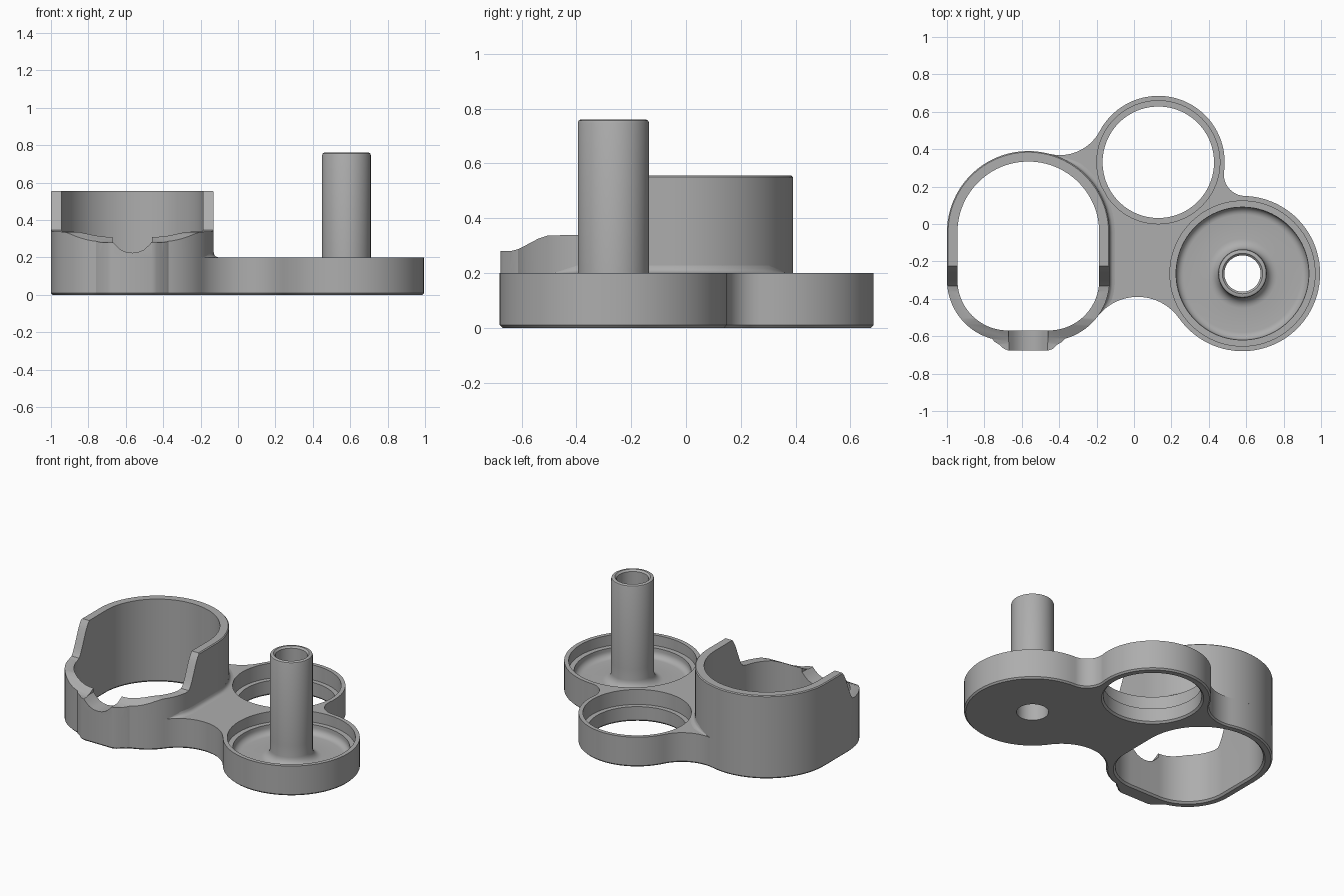
import bpy, bmesh, math
from math import cos, sin, pi, radians
from mathutils import Vector

if "Cube" in bpy.data.objects:
    bpy.data.objects.remove(bpy.data.objects["Cube"], do_unlink=True)

grey = bpy.data.materials.new("plain grey")
grey.use_nodes = True
grey.diffuse_color = (0.42, 0.42, 0.42, 1)
grey.node_tree.nodes["Principled BSDF"].inputs["Base Color"].default_value = (0.42, 0.42, 0.42, 1)


# ---------- helpers ----------
def loft(name, rings, cyclic=False):
    """Bridge closed rings of points; cap the ends or join last to first."""
    bm = bmesh.new()
    rows = [[bm.verts.new(p) for p in ring] for ring in rings]
    n = len(rows[0])
    pairs = list(zip(rows, rows[1:])) + ([(rows[-1], rows[0])] if cyclic else [])
    for a, b in pairs:
        for i in range(n):
            j = (i + 1) % n
            bm.faces.new((a[i], a[j], b[j], b[i]))
    if not cyclic:
        bm.faces.new(rows[0])
        bm.faces.new(rows[-1])
    bmesh.ops.recalc_face_normals(bm, faces=bm.faces)
    mesh = bpy.data.meshes.new(name)
    bm.to_mesh(mesh)
    bm.free()
    mesh.materials.append(grey)
    ob = bpy.data.objects.new(name, mesh)
    bpy.context.collection.objects.link(ob)
    return ob


def prism(name, loop, levels):
    """Stack a counter-clockwise outline at (height, outward offset) levels."""
    n = len(loop)
    normals = []
    for i in range(n):
        t = (loop[(i + 1) % n] - loop[i - 1]).normalized()
        normals.append(Vector((t.y, -t.x)))
    return loft(name, [[(*(p + m * o), z) for p, m in zip(loop, normals)] for z, o in levels])


def lathe(name, c, profile, cyclic=False, n=96):
    """Turn (radius, height) points about a vertical axis."""
    return loft(name, [[(c.x + r * cos(2 * pi * i / n), c.y + r * sin(2 * pi * i / n), z)
                        for i in range(n)] for r, z in profile], cyclic)


def arc(c, r, a0, a1):
    n = max(3, int(abs(a1 - a0) / radians(4)))
    return [c + r * Vector((cos(a0 + (a1 - a0) * i / n), sin(a0 + (a1 - a0) * i / n)))
            for i in range(n + 1)]


def angle(a, b):
    return math.atan2(b.y - a.y, b.x - a.x)


def clean(loop):
    return [p for i, p in enumerate(loop) if (p - loop[i - 1]).length > 1e-4]


def blend_centre(c1, r1, c2, r2, rf):
    """Centre of a fillet touching two circles, right of the line c1 to c2."""
    d = c2 - c1
    a, b, k = r1 + rf, r2 + rf, d.length
    u = (a * a - b * b + k * k) / (2 * k)
    e = d / k
    return c1 + e * u + Vector((e.y, -e.x)) * math.sqrt(a * a - u * u)


def cut(ob, *cutters):
    for c in cutters:
        m = ob.modifiers.new("cut", "BOOLEAN")
        m.operation, m.solver, m.object = "DIFFERENCE", "EXACT", c
        bpy.context.view_layer.objects.active = ob
        bpy.ops.object.modifier_apply(modifier=m.name)


# ---------- plan geometry ----------
dish, R_DISH = Vector((0.58, -0.265)), 0.415
ring, R_RING = Vector((0.13, 0.33)), 0.355
back, R_BACK = Vector((-0.565, -0.045)), 0.435
corner_r, corner_l, R_CORNER = Vector((-0.455, -0.3)), Vector((-0.675, -0.3)), 0.325

tab_half = [(0.18, -0.63), (0.155, -0.645), (0.13, -0.668), (0.105, -0.677)]
tab = [Vector((back.x - x, y)) for x, y in tab_half]
tab += [Vector((back.x + x, y)) for x, y in reversed(tab_half)]
left_corner = arc(corner_l, R_CORNER, pi, radians(255))

cup_outer = clean(tab + arc(corner_r, R_CORNER, radians(285), 2 * pi)
                  + arc(back, R_BACK, 0, pi) + left_corner)
WALL = 0.056
cup_inner = clean(arc(corner_r, R_CORNER - WALL, 1.5 * pi, 2 * pi)
                  + arc(back, R_BACK - WALL, 0, pi)
                  + arc(corner_l, R_CORNER - WALL, pi, 1.5 * pi))

# Outer outline: a chain of circles joined by concave fillets
chain = [(corner_r, R_CORNER, 0.271), (dish, R_DISH, 0.115), (ring, R_RING, 0.24), (back, R_BACK, 0)]
outline, start = list(tab), radians(285)
for i, (c, r, rf) in enumerate(chain):
    if i < len(chain) - 1:
        c2, r2, _ = chain[i + 1]
        f = blend_centre(c, r, c2, r2, rf)
        end = angle(c, f)
    else:
        end = pi
    outline += arc(c, r, start, start + (end - start) % (2 * pi))
    if i < len(chain) - 1:
        a0, a1 = angle(f, c), angle(f, c2)
        outline += arc(f, rf, a0, a0 - (a0 - a1) % (2 * pi))
        start = angle(c2, f)
outline = clean(outline + left_corner)

# ---------- cutters ----------
inner_cut = prism("cup_opening_cutter", cup_inner,
                  [(-0.05, 0.012), (0, 0.012), (0.012, 0), (0.8, 0)])
ring_cut = lathe("ring_cutter", ring, [(0.31, -0.05), (0.31, 0), (0.298, 0.012), (0.298, 0.1),
                                       (0.329, 0.1), (0.329, 0.3)])
FLOOR, F = 0.07, 0.055
cavity = [(0.13, 0.3)]
cavity += [(0.13 + F * (1 - cos(t)), FLOOR + F * (1 - sin(t)))
           for t in [i * pi / 12 for i in range(7)]]
cavity += [(0.355 - 0.04 * (1 - sin(t)), FLOOR + 0.04 * (1 - cos(t)))
           for t in [i * pi / 12 for i in range(7)]]
cavity += [(0.355, 0.13), (0.388, 0.13), (0.388, 0.3)]
dish_cut = lathe("dish_cutter", dish, cavity, cyclic=True)
bore_cut = lathe("bore_cutter", dish, [(0.097, -0.05), (0.097, 0.5)])

# Stepped rim, as a profile in y and z swept along x
rim = [(-0.9, 0.28), (-0.64, 0.28), (-0.61, 0.288), (-0.54, 0.325), (-0.505, 0.337), (-0.36, 0.34)]
rim += [(-0.345 + 0.13 * t, 0.34 + 0.215 * (3 * t * t - 2 * t ** 3)) for t in [i / 10 for i in range(1, 10)]]
rim += [(-0.215, 0.57), (-0.215, 0.8), (-0.9, 0.8)]
rim_cut = loft("rim_cutter", [[(x, y, z) for y, z in rim] for x in (-1.2, 0.1)])
notch = [(0.105, 0.283), (0.085, 0.262), (0.06, 0.24), (0.03, 0.228)]
notch = [(-x, z) for x, z in notch] + [(0, 0.225)] + [(x, z) for x, z in reversed(notch)]
notch += [(0.105, 0.5), (-0.105, 0.5)]
notch_cut = loft("notch_cutter", [[(back.x + x, y, z) for x, z in notch] for y in (-0.8, -0.5)])

# ---------- parts ----------
base = prism("base_plate", outline, [(0, -0.01), (0.01, 0), (0.2, 0)])
cut(base, inner_cut, ring_cut, dish_cut, bore_cut)

cup = prism("cup_wall", cup_outer, [(0.2, 0), (0.55, 0), (0.556, -0.006)])
cut(cup, inner_cut, rim_cut, notch_cut)

post = lathe("hollow_post", dish, [(0.13, 0.2), (0.13, 0.748), (0.127, 0.756), (0.12, 0.76),
                                   (0.108, 0.76), (0.097, 0.749), (0.097, 0.2)], cyclic=True)

# Small fillet where the cup wall meets the plate, fading out at both ends
path = [(corner_r, R_CORNER, radians(-34 + 34 * i / 8)) for i in range(9)]
path += [(back, R_BACK, radians(70 * i / 16)) for i in range(17)]
stations = []
for i, (c, r, a) in enumerate(path):
    w = 0.028 * max(0.05, min(1, i / 4, (len(path) - 1 - i) / 4))
    d = Vector((cos(a), sin(a)))
    stations.append([(*(c + d * (r + o * w)), 0.2 + h * w)
                     for o, h in [(-0.2, 0), (-0.2, 1), (0, 1), (0.1, 0.55), (0.29, 0.29), (0.55, 0.1), (1, 0)]])
fillet = loft("cup_fillet", stations)

for c in (inner_cut, ring_cut, dish_cut, bore_cut, rim_cut, notch_cut):
    bpy.data.objects.remove(c, do_unlink=True)

bpy.ops.object.select_all(action="DESELECT")
for ob in (base, cup, post, fillet):
    ob.select_set(True)
bpy.context.view_layer.objects.active = base
bpy.ops.object.shade_smooth_by_angle(angle=radians(30))
